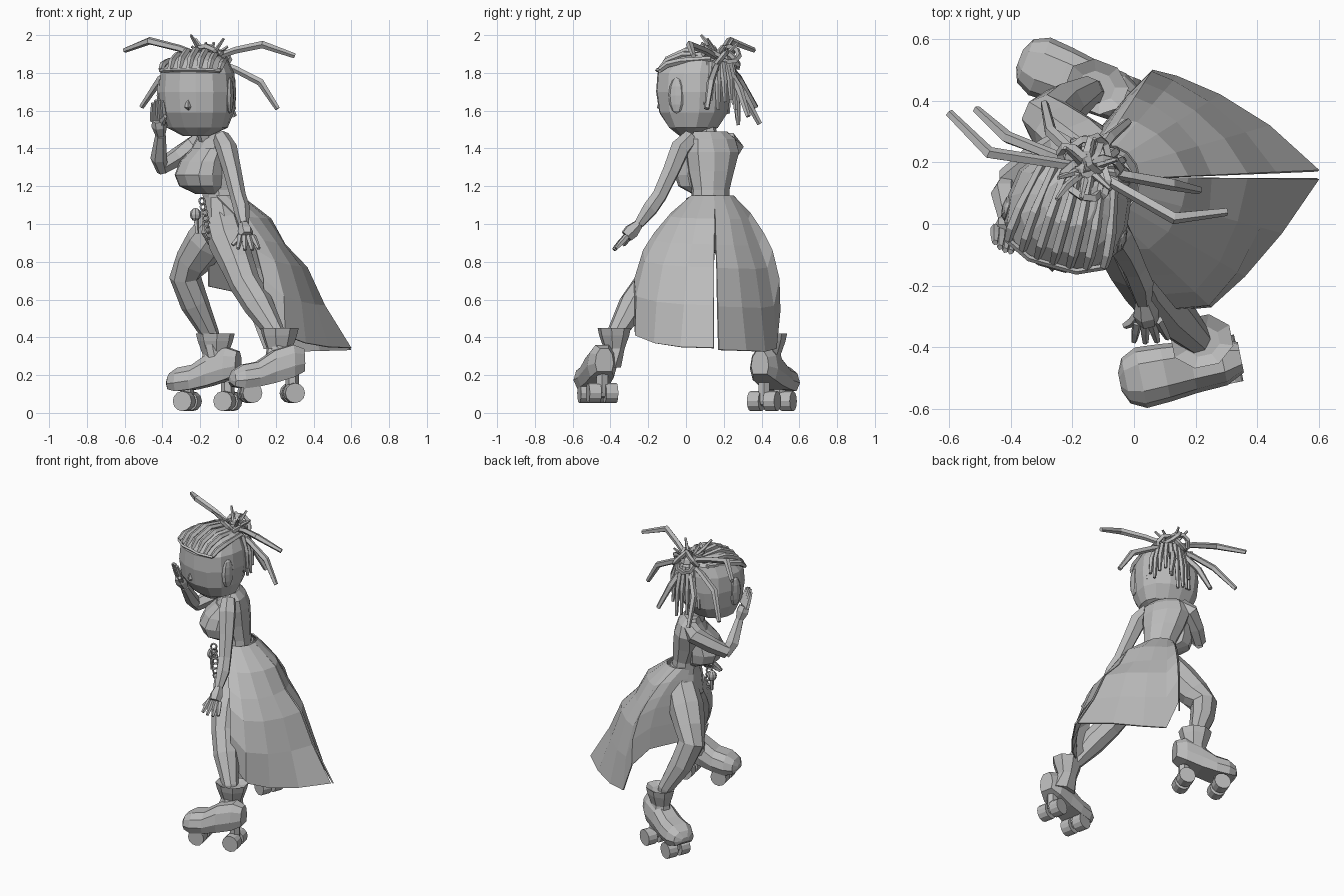
import bpy, bmesh, math, random
from mathutils import Vector

cube = bpy.data.objects.get("Cube")
if cube:
    bpy.data.objects.remove(cube, do_unlink=True)
random.seed(4)

grey = bpy.data.materials.new("plain_grey")
grey.use_nodes = True
tone = (0.5, 0.5, 0.5, 1)
grey.diffuse_color = tone
grey.node_tree.nodes["Principled BSDF"].inputs["Base Color"].default_value = tone


def finish(name, bm):
    bmesh.ops.recalc_face_normals(bm, faces=bm.faces)
    mesh = bpy.data.meshes.new(name)
    bm.to_mesh(mesh)
    bm.free()
    mesh.materials.append(grey)
    obj = bpy.data.objects.new(name, mesh)
    bpy.context.collection.objects.link(obj)
    return obj


def loft(name, rings, closed=True):
    """Skin a row of rings; closed rings get end caps."""
    bm = bmesh.new()
    rows = [[bm.verts.new(p) for p in ring] for ring in rings]
    n = len(rows[0])
    for a, b in zip(rows, rows[1:]):
        for i in range(n if closed else n - 1):
            j = (i + 1) % n
            bm.faces.new((a[i], a[j], b[j], b[i]))
    if closed:
        bm.faces.new(rows[0])
        bm.faces.new(rows[-1])
    return finish(name, bm)


def limb(name, path, radii, sides=6):
    """Tube along a path with a radius at each point."""
    pts = [Vector(p) for p in path]
    if not isinstance(radii, (list, tuple)):
        radii = [radii] * len(pts)
    whole = (pts[-1] - pts[0]).normalized()
    ref = Vector((0, 1, 0)) if abs(whole.z) > 0.7 else Vector((0, 0, 1))
    rings = []
    for i, p in enumerate(pts):
        way = (pts[min(i + 1, len(pts) - 1)] - pts[max(i - 1, 0)]).normalized()
        u = way.cross(ref).normalized()
        v = way.cross(u)
        turn = [math.tau * k / sides for k in range(sides)]
        rings.append([p + radii[i] * (u * math.cos(a) + v * math.sin(a)) for a in turn])
    return loft(name, rings)


def stack(name, sections, forward, sides=10, power=2.0):
    """Horizontal rounded sections: centre x, y, z, half depth, half width."""
    f = Vector((forward[0], forward[1], 0)).normalized()
    s = Vector((-f.y, f.x, 0))
    rings = []
    for x, y, z, depth, width in sections:
        ring = []
        for k in range(sides):
            a = math.tau * (k + 0.5) / sides
            c, d = math.cos(a), math.sin(a)
            r = (abs(c) ** power + abs(d) ** power) ** (-1 / power)
            ring.append(Vector((x, y, z)) + f * (depth * r * c) + s * (width * r * d))
        rings.append(ring)
    return loft(name, rings)


def ball(name, place, size, turn=0.0):
    bm = bmesh.new()
    bmesh.ops.create_uvsphere(bm, u_segments=8, v_segments=6, radius=1)
    obj = finish(name, bm)
    obj.location, obj.scale, obj.rotation_euler.z = place, size, turn


def link(name, place, size, tilt, thick):
    """Low-poly ring made from a short closed tube."""
    bm = bmesh.new()
    n, m = 8, 4
    grid = []
    for i in range(n):
        a = math.tau * i / n
        ring = []
        for k in range(m):
            b = math.tau * k / m
            r = size + thick * math.cos(b)
            ring.append(bm.verts.new((r * math.cos(a), r * math.sin(a), thick * math.sin(b))))
        grid.append(ring)
    for i in range(n):
        for k in range(m):
            a, b, q = grid[i], grid[(i + 1) % n], (k + 1) % m
            bm.faces.new((a[k], b[k], b[q], a[q]))
    obj = finish(name, bm)
    obj.location, obj.rotation_euler = place, tilt


# Torso, twisted between the hips and the head
chest_dir = (-0.87, -0.5)
stack("hips", [(-.08, .14, .86, .06, .08), (-.07, .14, .95, .13, .16),
               (-.07, .14, 1.04, .12, .15), (-.09, .13, 1.14, .09, .11)], (-1, 0))
stack("torso", [(-.09, .13, 1.1, .09, .11), (-.1, .13, 1.18, .09, .105),
                (-.13, .13, 1.28, .115, .13), (-.14, .14, 1.38, .11, .155),
                (-.13, .14, 1.45, .075, .14), (-.14, .13, 1.49, .05, .1)], chest_dir)
stack("bust", [(-.16, .11, 1.16, .06, .08), (-.2, .09, 1.2, .1, .135), (-.21, .085, 1.26, .115, .15),
               (-.195, .095, 1.33, .1, .14), (-.16, .115, 1.4, .07, .12)], chest_dir, 10, 2.4)
limb("neck", [(-.15, .12, 1.44), (-.19, .08, 1.58)], .055, 8)

# Head, turned slightly to its right
F, S = Vector((-.27, -.96, 0)), Vector((.96, -.27, 0))


def on_head(f, s, z):
    return Vector((-.215, .04, z)) + F * f + S * s


skull = [(.02, 1.465, .05, .07), (.0, 1.51, .125, .16), (0, 1.59, .178, .19), (0, 1.7, .195, .2),
         (0, 1.8, .188, .19), (-.02, 1.865, .15, .155), (-.03, 1.91, .075, .08)]
stack("head", [(*on_head(f, 0, z), d, w) for f, z, d, w in skull], F, 14, 2.5)
limb("nose", [on_head(.175, 0, 1.67), on_head(.185, 0, 1.62), on_head(.16, 0, 1.6)], [.008, .018, .01], 4)
for side, sign in (("left", 1), ("right", -1)):
    ball(side + "_ear", on_head(.04, sign * .19, 1.68), (.02, .045, .095), -.27)

# Cornrows over the crown and a hairline band
for i in range(7):
    s = -.162 + .054 * i
    drop = s * s * 2.3
    limb("cornrow", [on_head(.17 - drop / 2, s, 1.815), on_head(.13 - drop / 2, s, 1.875 - drop / 2),
                     on_head(.03, s * .95, 1.922 - drop), on_head(-.13, s * .75, 1.905 - drop / 2)],
         [.014, .018, .018, .014], 5)
limb("hairline", [on_head(.14, -.165, 1.81), on_head(.18, -.08, 1.815), on_head(.18, .08, 1.815),
                  on_head(.14, .165, 1.81)], .01, 4)

# Coiled bun
bun = Vector((-.15, .18, 1.87))
ball("bun", bun, (.05, .06, .05))
for i in range(7):
    a = math.tau * i / 7
    spot = bun + Vector((.05 * math.cos(a), .06 * math.sin(a), .03 * (i % 2)))
    link("bun_coil", spot, .055, (.9 * math.cos(a), .9 * math.sin(a), a), .015)

# Long braids flying outward
for tip, bend in (((-.6, .36, 1.92), (-.47, .23, 1.97)), ((-.51, .37, 1.62), (-.41, .28, 1.77)),
                  ((.21, .11, 1.61), (.12, .13, 1.75)), ((.3, .04, 1.89), (.13, .02, 1.95)),
                  ((-.29, .39, 1.53), (-.27, .3, 1.7)), ((-.02, .33, 1.57), (-.08, .28, 1.72))):
    middle = bun.lerp(Vector(bend), .5) + Vector((0, 0, .01))
    limb("long_braid", [bun, middle, bend, tip], [.016, .019, .021, .014], 5)

# Short braids hanging at the back and loose ends on top
for i in range(12):
    a = math.radians(-25 + 17 * i)
    out = Vector((math.cos(a), math.sin(a), 0))
    low = random.uniform(.2, .36)
    limb("hanging_braid", [bun, bun + out * .09 + Vector((0, -.03, -.02)),
                           bun + out * .12 + Vector((0, -.03, -low / 2)),
                           bun + out * .13 + Vector((0, -.03, -low))], [.016, .018, .017, .01], 5)
for i in range(6):
    a = i * 1.05 + .3
    top = bun + Vector((.1 * math.cos(a), .1 * math.sin(a), .07 + .02 * (i % 3)))
    limb("loose_end", [bun, top], [.016, .007], 5)
limb("top_end", [bun, (-.22, .12, 1.95), (-.25, .08, 2.0)], [.014, .013, .007], 5)


# Arms and hands
def hand(side, wrist, palm, tips, thumb):
    wrist, palm = Vector(wrist), Vector(palm)
    limb(side + "_palm", [wrist, wrist.lerp(palm, .6), palm], [.026, .042, .036], 6)
    spread = (Vector(tips[1]) - Vector(tips[0])).normalized()
    for i in range(4):
        tip = Vector(tips[0]).lerp(Vector(tips[1]), i / 3)
        root = palm + spread * (.023 * (i - 1.5))
        tip += (tip - root) * (.12 if i in (1, 2) else 0)
        limb(side + "_finger", [root, root.lerp(tip, .5), tip], [.016, .015, .01], 5)
    limb(side + "_thumb", [wrist.lerp(palm, .3), wrist.lerp(palm, .7).lerp(Vector(thumb), .6), thumb],
         [.02, .018, .011], 5)


limb("left_arm", [(-.09, .03, 1.46), (-.06, -.03, 1.4), (-.03, -.08, 1.28), (.0, -.14, 1.15),
                  (.02, -.19, 1.08), (.03, -.25, 1.0)], [.045, .056, .048, .042, .044, .028])
hand("left", (.03, -.25, 1.0), (.045, -.315, .935), ((.0, -.38, .87), (.11, -.37, .87)), (-.03, -.33, .89))
limb("right_arm", [(-.19, .22, 1.45), (-.24, .25, 1.41), (-.33, .2, 1.35), (-.41, .14, 1.3)],
     [.045, .056, .05, .042])
limb("right_forearm", [(-.4, .15, 1.28), (-.42, .1, 1.35), (-.41, .01, 1.47)], [.03, .044, .028])
hand("right", (-.41, .01, 1.47), (-.42, -.03, 1.55), ((-.45, -.06, 1.64), (-.4, -.09, 1.65)),
     (-.385, -.08, 1.57))

# Legs
limb("left_leg", [(-.08, .08, 1.0), (-.05, -.01, .9), (.0, -.13, .78), (.04, -.2, .68),
                  (.11, -.28, .57), (.2, -.37, .42), (.22, -.41, .3)],
     [.1, .105, .09, .082, .08, .05, .045], 8)
limb("right_leg", [(-.1, .19, 1.0), (-.17, .24, .9), (-.24, .3, .8), (-.28, .34, .72),
                   (-.23, .38, .58), (-.15, .43, .42), (-.12, .42, .28)],
     [.1, .11, .095, .084, .076, .05, .045], 8)

# Skates: along the foot from heel to toe, with bottom, top and half width
outline = [(-.19, .09, .21, .05), (-.13, .06, .23, .08), (-.03, .03, .2, .085),
           (.06, .01, .14, .095), (.14, 0, .125, .1), (.19, .01, .095, .075), (.21, .03, .06, .03)]


def skate(side, base, toward, axle_z, cuff):
    base = Vector(base)
    f = Vector((toward[0], toward[1], 0)).normalized()
    s = Vector((-f.y, f.x, 0))
    rings = []
    for u, low, high, w in outline:
        mid, half = (low + high) / 2, (high - low) / 2
        shape = [(-.8, -1), (.8, -1), (1, -.3), (.85, .5), (.45, 1), (-.45, 1), (-.85, .5), (-1, -.3)]
        rings.append([base + f * u + s * (w * a) + Vector((0, 0, mid + half * b)) for a, b in shape])
    loft(side + "_boot", rings)
    x, y, z = cuff
    ankle = Vector(cuff).lerp(base - f * .08, .6)
    stack(side + "_cuff", [(ankle.x, ankle.y, z - .17, .1, .08), (x, y, z - .07, .07, .055),
                           (x, y, z, .095, .08), (x, y, z + .04, .105, .088),
                           (x, y, z + .02, .06, .05)], f, 8)
    for u in (-.13, .1):
        hub = base + f * u
        hub.z = axle_z
        limb(side + "_truck", [hub, hub + Vector((0, 0, .1))], .035, 6)
        limb(side + "_axle", [hub - s * .06, hub + s * .06], .025, 8)
        for w in (-.045, .045):
            limb(side + "_wheel", [hub + s * (w - .032), hub + s * (w + .032)], .053, 12)


skate("left", (.16, -.47, .13), (-.98, -.2), .105, (.22, -.38, .41))
skate("right", (-.175, .46, .115), (-.93, .36), .062, (-.12, .445, .38))


# Long skirt, open at the front and slit at the back
def skirt(name, hems, angles):
    steps = [(0, 0, 0), (.15, .27, .36), (.32, .4, .64), (.47, .6, .83), (.72, .76, .98), (1, 1, 1)]
    rows = []
    last = len(hems) - 1
    for t, back, flank in steps:
        row = []
        for i, hem in enumerate(hems):
            k = i / last
            a = math.radians(angles[0] + (angles[1] - angles[0]) * k)
            top = Vector((-.08 + .1 * math.cos(a), .14 + .115 * math.sin(a), 1.15))
            mix = back + (flank - back) * min(1, k * 1.6)
            p = top.lerp(Vector(hem), mix)
            p.z = top.z + (hem[2] - top.z) * t
            row.append(p)
        rows.append(row)
    obj = loft(name, rows, closed=False)
    obj.modifiers.new("thickness", "SOLIDIFY").thickness = .008


skirt("skirt_left_half", [(.6, .145, .345), (.48, -.03, .35), (.36, -.17, .37), (.25, -.27, .41),
                          (.14, -.28, .54)], (6, -110))
skirt("skirt_right_half", [(.6, .175, .335), (.44, .32, .33), (.28, .42, .325), (.14, .48, .34),
                           (.06, .5, .54), (-.02, .42, .64), (-.16, .25, .67)], (4, 150))

# Belt chain and charms at the front of the waist
for i in range(7):
    link("chain_link", (-.19 + .006 * i, .01 - .004 * i, 1.12 - .03 * i), .018, (1.4, .8 * (i % 2), .5), .006)
ball("charm", (-.225, .04, 1.05), (.03, .03, .035))
limb("charm_drop", [(-.225, .04, 1.05), (-.215, .03, .95)], [.016, .01], 5)
